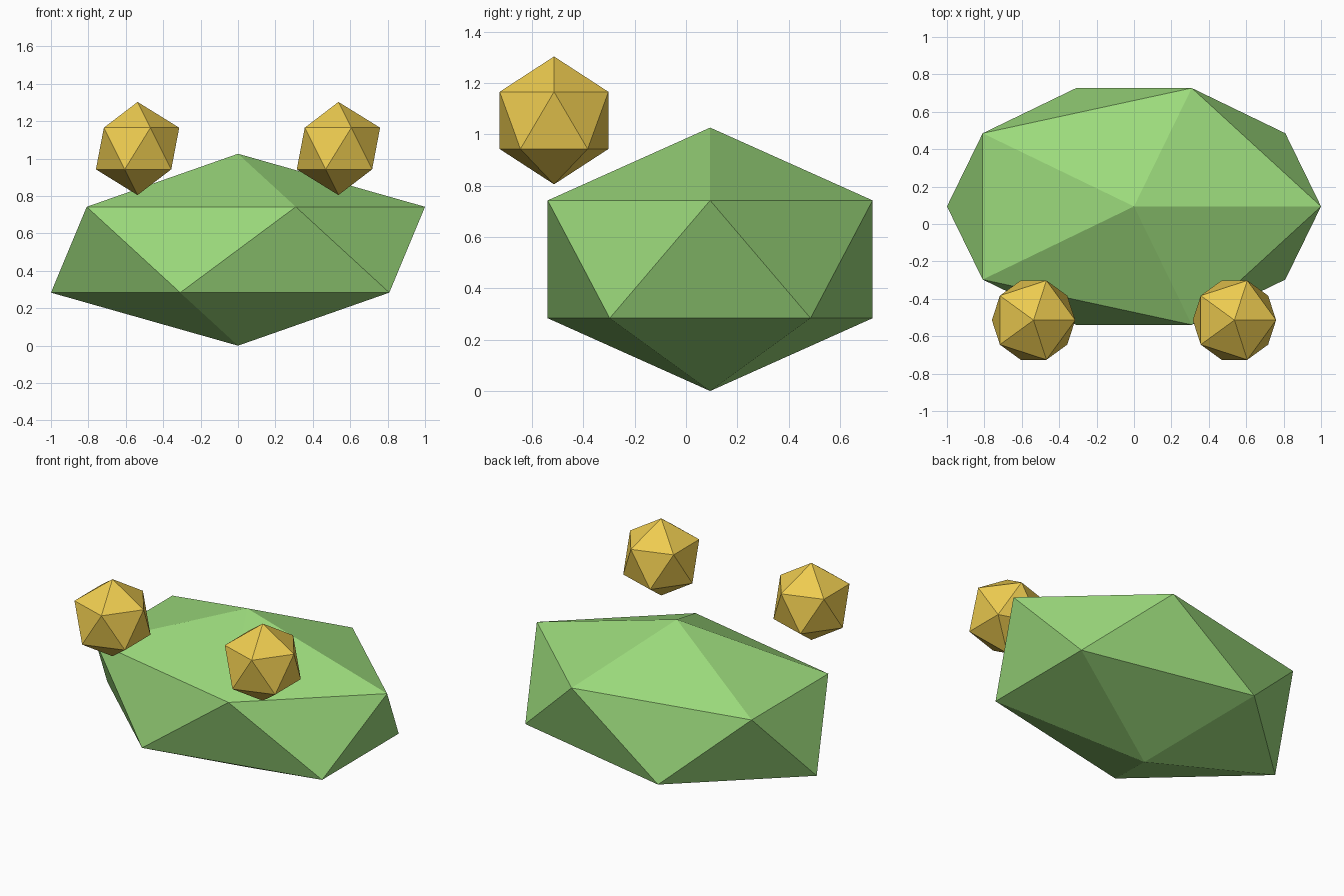
import bpy

if "Cube" in bpy.data.objects:
    bpy.data.objects.remove(bpy.data.objects["Cube"])


def material(name, color):
    mat = bpy.data.materials.new(name)
    mat.diffuse_color = color
    mat.use_nodes = True
    mat.node_tree.nodes["Principled BSDF"].inputs["Base Color"].default_value = mat.diffuse_color
    return mat


def gem(name, location, scale, mat):
    # 20-sided flat-shaded ball
    bpy.ops.mesh.primitive_ico_sphere_add(subdivisions=1, radius=1, location=location)
    obj = bpy.context.object
    obj.name = name
    obj.scale = scale
    bpy.ops.object.transform_apply(location=False, rotation=False, scale=True)
    obj.data.materials.append(mat)
    return obj


green = material("green", (0.33, 0.70, 0.20, 1))
gold = material("gold", (0.85, 0.60, 0.08, 1))

# Squashed body
gem("body", (0, 0.094, 0.513), (1.118, 0.744, 0.513), green)

# Pair of floating eyes
for side, x in (("left", -0.537), ("right", 0.537)):
    gem(side + "_eye", (x, -0.514, 1.054), (0.249, 0.249, 0.249), gold)
